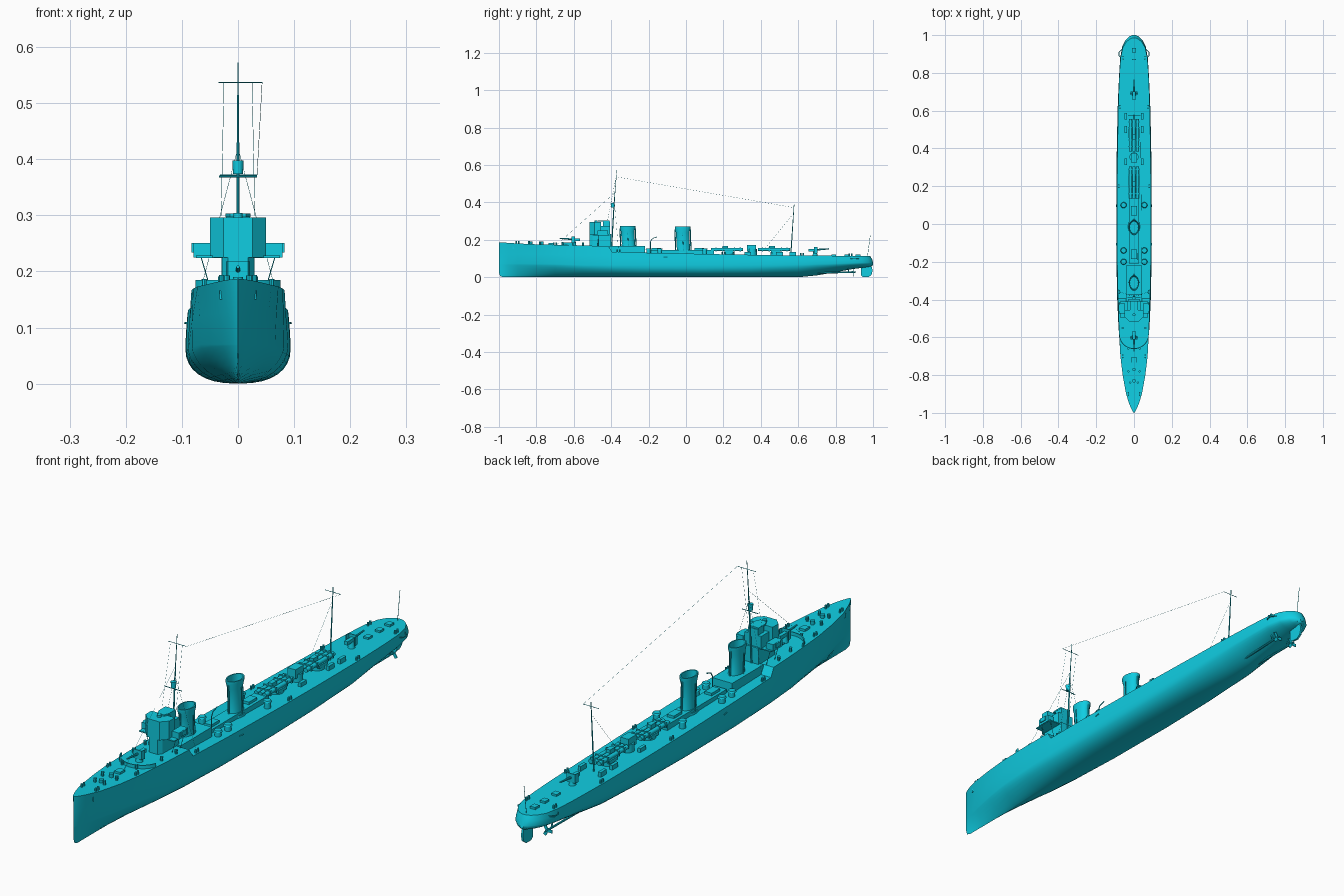
import bpy, bmesh, math
from mathutils import Vector

paint = bpy.data.materials.new("teal_paint")
paint.diffuse_color = (.005, .61, .76, 1)


def make(name, verts, faces):
    me = bpy.data.meshes.new(name)
    me.from_pydata(verts, [], faces)
    bm = bmesh.new()
    bm.from_mesh(me)
    bmesh.ops.remove_doubles(bm, verts=bm.verts, dist=1e-5)
    bmesh.ops.recalc_face_normals(bm, faces=bm.faces)
    bm.to_mesh(me)
    bm.free()
    me.materials.append(paint)
    ob = bpy.data.objects.new(name, me)
    bpy.context.collection.objects.link(ob)
    return ob


def loft(name, rings):
    n = len(rings[0])
    verts = [p for r in rings for p in r]
    faces = [(i*n + j, i*n + (j+1) % n, (i+1)*n + (j+1) % n, (i+1)*n + j)
             for i in range(len(rings)-1) for j in range(n)]
    faces += [tuple(range(n)), tuple(range(len(verts)-n, len(verts)))]
    return make(name, verts, faces)


def prism(name, outline, z0, z1):
    return loft(name, [[(x, y, z) for x, y in outline] for z in (z0, z1)])


def box(name, x, y, z, sx, sy, sz):
    o = [(x-sx/2, y-sy/2), (x+sx/2, y-sy/2), (x+sx/2, y+sy/2), (x-sx/2, y+sy/2)]
    return prism(name, o, z-sz/2, z+sz/2)


def rod(name, a, b, r, r2=None, n=8):
    a, b = Vector(a), Vector(b)
    q = (b-a).to_track_quat('Z', 'Y')
    ring = lambda c, s: [c + q @ Vector((s*math.cos(t*math.tau/n), s*math.sin(t*math.tau/n), 0)) for t in range(n)]
    return loft(name, [ring(a, r), ring(b, r if r2 is None else r2)])


def wire(name, a, b):
    return rod(name, a, b, 0.0004, n=4)


def ellipse(rx, ry, cy, z, n=28):
    return [(rx*math.cos(i*math.tau/n), cy + ry*math.sin(i*math.tau/n), z) for i in range(n)]


def deck(y):
    pts = [(-1, .187), (-.85, .177), (-.415, .166), (-.395, .135), (0, .126), (.5, .117), (1, .113)]
    for (a, u), (b, v) in zip(pts, pts[1:]):
        if y <= b:
            return u + (v-u)*(y-a)/(b-a)
    return .113


# Hull: y, keel z, widest z, widest half width, deck half width, section fullness
stations = [(-1, .025, .07, .001, .001, 1), (-.994, .006, .07, .003, .006, 1), (-.975, 0, .07, .008, .016, 1),
            (-.95, 0, .07, .015, .026, 1), (-.9, 0, .07, .028, .042, 1.05), (-.8, 0, .07, .05, .06, 1.2),
            (-.7, 0, .07, .066, .072, 1.4), (-.55, 0, .065, .082, .08, 1.7), (-.415, 0, .065, .088, .083, 2),
            (-.395, 0, .065, .089, .085, 2), (-.2, 0, .065, .093, .089, 2.3), (.1, 0, .065, .094, .09, 2.4),
            (.35, 0, .065, .092, .088, 2.2), (.6, 0, .068, .087, .084, 1.8), (.7, .01, .07, .083, .081, 1.6),
            (.8, .027, .072, .078, .077, 1.6), (.88, .042, .075, .073, .071, 1.7), (.94, .05, .077, .062, .059, 1.8),
            (.975, .055, .078, .044, .041, 1.9), (.993, .059, .078, .025, .023, 2), (1, .065, .078, .008, .008, 2)]
rings = []
for y, zk, zw, w, wd, p in stations:
    half = []
    for i in range(9):
        a = i/8*math.pi/2
        half.append((w*math.sin(a)**(2/p), y, zk + (zw-zk)*(1-max(math.cos(a), 0)**(2/p))))
    zd, back = deck(y), max(0, y-.9)*.15
    half += [(w*.6+wd*.4, y-back*.3, zw+(zd-zw)*.5), (wd, y-back, zd)]
    rings.append(half + [(-x, yy, z) for x, yy, z in half[:0:-1]])
loft("hull", rings)

# Rudder, propeller shafts, screws and guards
prism("rudder_post", [(-.004, .955), (.004, .955), (.004, .97), (-.004, .97)], .03, .07)
prof = [(.935, .012), (.945, .001), (.975, 0), (.992, .012), (.998, .035), (.992, .06), (.935, .06)]
loft("rudder", [[(x, y, z) for y, z in prof] for x in (-.004, .004)])
for s in (-1, 1):
    rod("propeller_shaft", (s*.032, .66, .022), (s*.036, .9, .027), .004)
    rod("propeller_hub", (s*.036, .885, .027), (s*.036, .91, .027), .006, .002)
    rod("shaft_bracket", (s*.036, .87, .027), (s*.04, .865, .06), .003)
    for k in range(3):
        b = box("propeller_blade", 0, 0, .012, .012, .003, .02)
        b.location, b.rotation_euler = (s*.036, .895, .027), (0, k*math.tau/3 + .5, 0)
    path = [(s*.07, .88, .1), (s*.079, .89, .098), (s*.079, .91, .098), (s*.063, .925, .1)]
    for a, b in zip(path, path[1:]):
        rod("propeller_guard", a, b, .002, n=6)
    rod("side_boom", (s*.091, -.12, .108), (s*.094, -.1, .108), .002)
    # Anchors, bollards and hatches
    box("anchor", s*.029, -.92, .158, .008, .014, .016)
    for y, x in ((-.9, .03), (-.7, .06), (-.36, .077), (.2, .08), (.62, .075), (.88, .058)):
        for d in (-.007, .007):
            rod("bollard", (s*x, y+d, deck(y)-.003), (s*x, y+d, deck(y)+.013), .004)
    # Deck ventilators
    for y in (-.2, -.14, .1):
        rod("ventilator_trunk", (s*.055, y, .12), (s*.055, y, .148), .012, n=16)
        rod("ventilator_cap", (s*.055, y, .148), (s*.055, y, .154), .016, .013, 16)
    # Forecastle mushroom vents
    for y, x in ((-.84, .02), (-.78, .03), (-.66, .03), (-.55, .06), (-.47, .066)):
        rod("mushroom_vent", (s*x, y, .165), (s*x, y, deck(y)+.016), .0045, .006)
for y in (-.83, -.77):
    rod("capstan", (0, y, .165), (0, y, .19), .007, .009, 12)
box("forward_hatch", 0, -.72, .175, .025, .03, .014)
for y in (.79, .86, .92):
    box("aft_hatch", 0, y, .117, .022, .025, .01)

# Breakwater: curved low wall across the forecastle
arc = [(.078*math.sin(t), -.59-.072*math.cos(t)) for t in [(-1.35+2.7*i/14) for i in range(15)]]
prism("breakwater", arc + [(x*.96, y+.004) for x, y in reversed(arc)], .163, .185)

# Bridge
prism("bridge_base", [(-.018, -.515), (.018, -.515), (.028, -.5), (.028, -.4), (-.028, -.4), (-.028, -.5)], .16, .23)
prism("bridge_house", [(-.026, -.515), (.026, -.515), (.05, -.49), (.05, -.455), (-.05, -.455), (-.05, -.49)], .225, .296)
box("bridge_rear", 0, -.432, .25, .07, .05, .05)
box("chart_house", 0, -.425, .275, .042, .036, .045)
prism("upper_platform", [(-.014, -.47), (.014, -.47), (.022, -.45), (.022, -.41), (-.022, -.41), (-.022, -.45)], .297, .303)
rod("direction_finder", (0, -.48, .295), (0, -.48, .304), .008, n=12)
box("bridge_deck", 0, -.452, .226, .15, .085, .004)
for s in (-1, 1):
    box("bridge_wing", s*.064, -.445, .238, .03, .055, .026)
    box("wing_light", s*.079, -.445, .242, .008, .03, .017)
    for y in (-.47, -.42):
        rod("wing_strut", (s*.066, y, .226), (s*.048, y, .165), .001, n=6)

# Deckhouses along the centreline
box("forward_deckhouse", 0, -.315, .145, .085, .19, .046)
box("middle_deckhouse", 0, -.03, .132, .052, .36, .026)
for y in (-.16, .07):
    box("skylight", 0, y, .148, .03, .05, .014)
path = [(.02, -.19, .13), (.02, -.19, .19), (.02, -.18, .207), (.02, -.155, .215)]
for a, b in zip(path, path[1:]):
    rod("deck_davit", a, b, .002, n=6)

# Two hollow oval funnels with rim bands and steam pipes
for y, z0, z1 in ((-.308, .155, .275), (-.014, .125, .27)):
    t = y-.004
    loft("funnel", [ellipse(.026, .041, y, z0), ellipse(.024, .035, y, z0+.025), ellipse(.024, .036, t, z1-.03),
                    ellipse(.027, .042, t, z1-.01), ellipse(.027, .042, t, z1),
                    ellipse(.023, .037, t, z1), ellipse(.022, .033, t, z1-.05)])
    loft("funnel_base", [ellipse(.034, .05, y, z0-.02), ellipse(.03, .045, y, z0+.01)])
    for d in (-1, 1):
        rod("steam_pipe", (0, y+d*.041, z0), (0, t+d*.041, z1-.015), .003)
        rod("side_pipe", (d*.028, y, z0), (d*.028, t, z1-.03), .0015)


def gun(y, z, d):
    # Pedestal gun; d is +1 facing aft, -1 facing the bow
    rod("gun_pedestal", (0, y, z), (0, y, z+.028), .014, .009, 12)
    box("gun_breech", 0, y-d*.012, z+.033, .014, .045, .014)
    rod("gun_barrel", (0, y, z+.034), (0, y+d*.075, z+.04), .005, .003)
    prism("gun_shield", [(-.018, y+d*.012), (.018, y+d*.012), (.021, y-d*.006), (.018, y-d*.006),
                         (.016, y+d*.008), (-.016, y+d*.008), (-.018, y-d*.006), (-.021, y-d*.006)], z+.016, z+.05)


gun(-.6, .168, -1)
gun(.69, .112, 1)
rod("gun_platform", (0, .355, .118), (0, .355, .15), .024, n=16)
box("searchlight_house", 0, .35, .155, .034, .05, .036)

# Triple torpedo tubes on turntables
for y in (.23, .48):
    rod("tube_turntable", (0, y, .115), (0, y, .135), .028, n=20)
    box("tube_saddle", 0, y, .136, .058, .05, .012)
    for x in (-.018, 0, .018):
        rod("torpedo_tube", (x, y-.095, .148), (x, y+.075, .148), .0085, n=12)
    for d in (-.07, -.035, .03, .06):
        box("tube_band", 0, y+d, .148, .056, .006, .02)
    box("tube_control", 0, y-.02, .16, .018, .03, .016)
for s in (-1, 1):
    for y in (.5, .33, .57):
        box("ready_locker", s*.043, y, .125, .012, .035, .02)

# Foremast with crow's nest, yards and stays
rod("foremast", (0, -.398, .16), (0, -.382, .43), .0035, .0025)
rod("fore_topmast", (0, -.384, .4), (0, -.37, .572), .002, .001)
rod("crows_nest", (0, -.392, .374), (0, -.392, .398), .009, .01, 12)
rod("lower_yard", (-.034, -.39, .369), (.034, -.39, .369), .0015)
rod("upper_yard", (-.035, -.374, .537), (.043, -.374, .537), .001)
wire("forestay", (0, -.382, .45), (0, -.69, .175))
for s in (-1, 1):
    wire("fore_shroud", (0, -.384, .42), (s*.075, -.36, .135))
    wire("signal_line", (s*.025, -.374, .537), (s*.03, -.42, .3))

# Mainmast with its yard, stays and the long aerial
rod("mainmast", (0, .56, .115), (0, .578, .39), .003, .0015)
rod("main_yard", (-.032, .576, .372), (.034, .576, .372), .001)
wire("mainstay", (0, .574, .34), (0, .42, .15))
wire("aerial", (.043, -.374, .537), (.034, .576, .372))
rod("ensign_staff", (0, .97, .11), (0, .985, .222), .001)

# Smooth curved parts, keep edges sharp
for ob in bpy.data.objects:
    ob.select_set(True)
    bpy.context.view_layer.objects.active = ob
bpy.ops.object.shade_smooth_by_angle(angle=math.radians(32))
